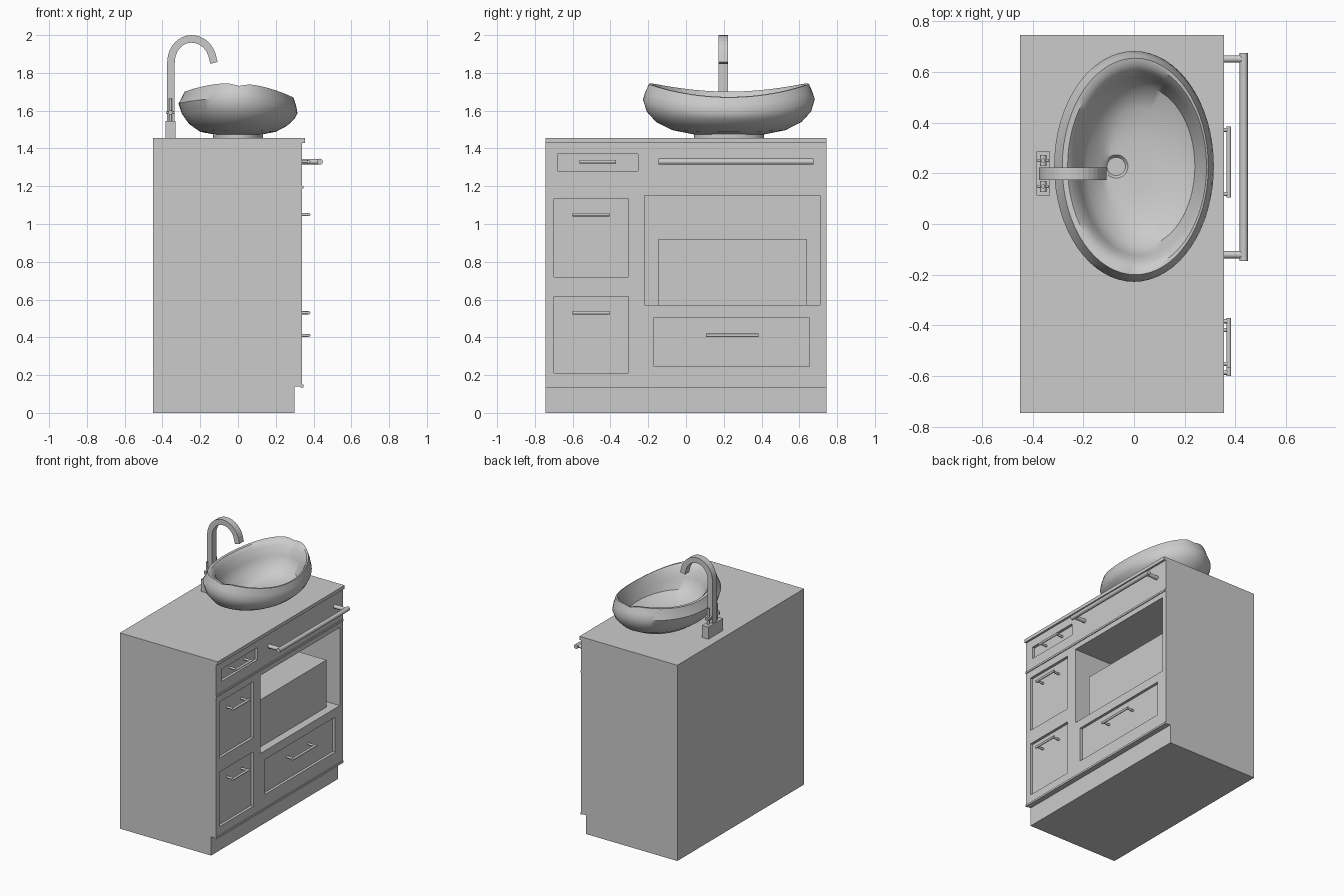
import bpy, bmesh, math
from mathutils import Vector

old = bpy.data.objects.get("Cube")
if old:
    bpy.data.objects.remove(old, do_unlink=True)

grey = bpy.data.materials.new("plain grey")
grey.use_nodes = True
grey.diffuse_color = (0.6, 0.6, 0.6, 1)
grey.node_tree.nodes["Principled BSDF"].inputs["Base Color"].default_value = (0.6, 0.6, 0.6, 1)


def finish(name, bm, smooth=None):
    bmesh.ops.recalc_face_normals(bm, faces=bm.faces)
    mesh = bpy.data.meshes.new(name)
    bm.to_mesh(mesh)
    bm.free()
    mesh.materials.append(grey)
    ob = bpy.data.objects.new(name, mesh)
    bpy.context.collection.objects.link(ob)
    if smooth:
        bpy.ops.object.select_all(action='DESELECT')
        ob.select_set(True)
        bpy.context.view_layer.objects.active = ob
        bpy.ops.object.shade_smooth_by_angle(angle=math.radians(smooth))
    return ob


def add_box(bm, x, y, z):
    verts = bmesh.ops.create_cube(bm, size=1)["verts"]
    for v in verts:
        v.co = Vector([sum(r) / 2 + c * (r[1] - r[0]) for c, r in zip(v.co, (x, y, z))])


def box(name, x, y, z):
    bm = bmesh.new()
    add_box(bm, x, y, z)
    return finish(name, bm)


def add_rod(bm, a, b, radius):
    a, b = Vector(a), Vector(b)
    verts = bmesh.ops.create_cone(bm, cap_ends=True, segments=16, radius1=radius,
                                  radius2=radius, depth=(b - a).length)["verts"]
    turn = (b - a).to_track_quat('Z', 'Y')
    for v in verts:
        v.co = turn @ v.co + (a + b) / 2


def extrude_profile(name, points, y0, y1):
    bm = bmesh.new()
    face = bm.faces.new([bm.verts.new((x, y0, z)) for x, z in points])
    new = bmesh.ops.extrude_face_region(bm, geom=[face])["geom"]
    bmesh.ops.translate(bm, vec=(0, y1 - y0, 0),
                        verts=[g for g in new if isinstance(g, bmesh.types.BMVert)])
    return finish(name, bm)


# Cabinet body with toe kick and overhanging counter edge
FRONT, HALF = 0.34, 0.745
cabinet = extrude_profile("cabinet", [
    (-0.45, 0), (0.30, 0), (0.30, 0.14), (FRONT, 0.14), (FRONT, 1.43),
    (0.355, 1.43), (0.355, 1.455), (-0.45, 1.455)], -HALF, HALF)

# Recessed drawer panels and the open niche: y range, z range, depth
recesses = [
    ((-0.68, -0.255), (1.28, 1.37), 0.02),
    ((-0.70, -0.305), (0.72, 1.135), 0.02),
    ((-0.70, -0.305), (0.21, 0.615), 0.02),
    ((-0.17, 0.655), (0.245, 0.505), 0.02),
    ((-0.22, 0.71), (0.57, 1.15), 0.55),
]
bm = bmesh.new()
for y, z, depth in recesses:
    add_box(bm, (FRONT - depth, FRONT + 0.1), y, z)
cutter = finish("recess_cutter", bm)
cutter.hide_render = True
cut = cabinet.modifiers.new("recesses", 'BOOLEAN')
cut.object = cutter
cut.solver = 'EXACT'
bpy.context.view_layer.objects.active = cabinet
bpy.ops.object.modifier_apply(modifier=cut.name)
bpy.data.objects.remove(cutter, do_unlink=True)

# Block inside the niche and thin trim strips
box("niche_box", (-0.21, 0.28), (-0.145, 0.64), (0.57, 0.92))
for name, z in (("lower_trim", 0.135), ("upper_trim", 1.188)):
    box(name, (FRONT - 0.01, FRONT + 0.006), (-HALF, HALF), (z, z + 0.014))


# Bar handles
def handle(name, y0, y1, z, root, reach, radius):
    bm = bmesh.new()
    add_rod(bm, (reach, y0, z), (reach, y1, z), radius)
    for y in (y0 + radius * 1.5, y1 - radius * 1.5):
        add_rod(bm, (root, y, z), (reach, y, z), radius * 0.9)
    finish(name, bm, 40)


handle("towel_rail", -0.145, 0.675, 1.33, FRONT - 0.01, 0.433, 0.016)
for name, y0, y1, z in (("top_drawer_handle", -0.565, -0.37, 1.33),
                        ("upper_drawer_handle", -0.60, -0.405, 1.05),
                        ("lower_drawer_handle", -0.60, -0.405, 0.53),
                        ("wide_drawer_handle", 0.105, 0.385, 0.41)):
    handle(name, y0, y1, z, FRONT - 0.025, 0.374, 0.009)

# Basin rings: centre x, half width, half length, side height, end height, tilt
CY, SEG = 0.227, 64
rings = [
    (0, 0.13, 0.19, 1.475, 1.475, 0),
    (0, 0.20, 0.30, 1.488, 1.497, 0),
    (0, 0.26, 0.385, 1.525, 1.54, -0.005),
    (0, 0.298, 0.435, 1.57, 1.595, -0.015),
    (0, 0.315, 0.455, 1.612, 1.66, -0.026),
    (0.005, 0.302, 0.442, 1.65, 1.70, -0.02),
    (0.005, 0.288, 0.427, 1.685, 1.745, -0.015),
    (0.012, 0.274, 0.405, 1.687, 1.74, -0.014),
    (0.022, 0.258, 0.372, 1.665, 1.71, -0.01),
    (0.023, 0.24, 0.352, 1.61, 1.64, 0),
    (0.028, 0.212, 0.315, 1.55, 1.56, 0),
    (0.02, 0.15, 0.23, 1.512, 1.517, 0),
    (-0.03, 0.09, 0.12, 1.502, 1.502, 0),
    (-0.07, 0.046, 0.046, 1.498, 1.498, 0),
    (-0.07, 0.036, 0.036, 1.486, 1.486, 0),
]
bm = bmesh.new()
loops = []
for cx, rx, ry, side, end, tilt in rings:
    loop = []
    for i in range(SEG):
        a = math.tau * i / SEG
        c, s = math.cos(a), math.sin(a)
        notch = 0.014 * math.exp(-(c / 0.12) ** 2) if side > 1.66 else 0
        loop.append(bm.verts.new((cx + rx * c, CY + ry * s,
                                  side + (end - side) * s * s + tilt * c - notch)))
    loops.append(loop)
for a, b in zip(loops, loops[1:]):
    for i in range(SEG):
        j = (i + 1) % SEG
        bm.faces.new((a[i], a[j], b[j], b[i]))
bm.faces.new(loops[0])
bm.faces.new(loops[-1])
finish("basin", bm, 40)

# Basin foot
bm = bmesh.new()
for v in bmesh.ops.create_cone(bm, cap_ends=True, segments=SEG, radius1=1, radius2=1,
                               depth=0.03)["verts"]:
    v.co = (v.co.x * 0.132, CY + v.co.y * 0.185, v.co.z + 1.467)
finish("basin_foot", bm, 40)

# Faucet: rectangular tube swept along an arched path
path = [Vector(p) for p in ((-0.355, 1.455), (-0.355, 1.85))]
for i in range(1, 17):
    a = math.pi * (1 - i / 16 * 0.88)
    grow = 0.115 if a > math.pi / 2 else 0.122
    path.append(Vector((-0.24 + grow * math.cos(a) - 0.012 * i / 16,
                        1.85 + 0.13 * math.sin(a))))
path.append(Vector((-0.127, 1.853)))
left, right = [], []
for i, p in enumerate(path):
    d = (path[min(i + 1, len(path) - 1)] - path[max(i - 1, 0)]).normalized()
    n = Vector((-d.y, d.x)) * 0.02
    left.append(p + n)
    right.append(p - n)
extrude_profile("faucet_spout", left + right[::-1], 0.173, 0.223)

# Faucet base with a cross-topped tap on each side
box("faucet_base", (-0.384, -0.332), (0.112, 0.285), (1.455, 1.545))
for name, y in (("right_tap", 0.148), ("left_tap", 0.25)):
    bm = bmesh.new()
    add_rod(bm, (-0.358, y, 1.54), (-0.358, y, 1.665), 0.008)
    add_rod(bm, (-0.38, y, 1.59), (-0.336, y, 1.59), 0.006)
    add_rod(bm, (-0.358, y - 0.022, 1.59), (-0.358, y + 0.022, 1.59), 0.012)
    finish(name, bm, 40)
